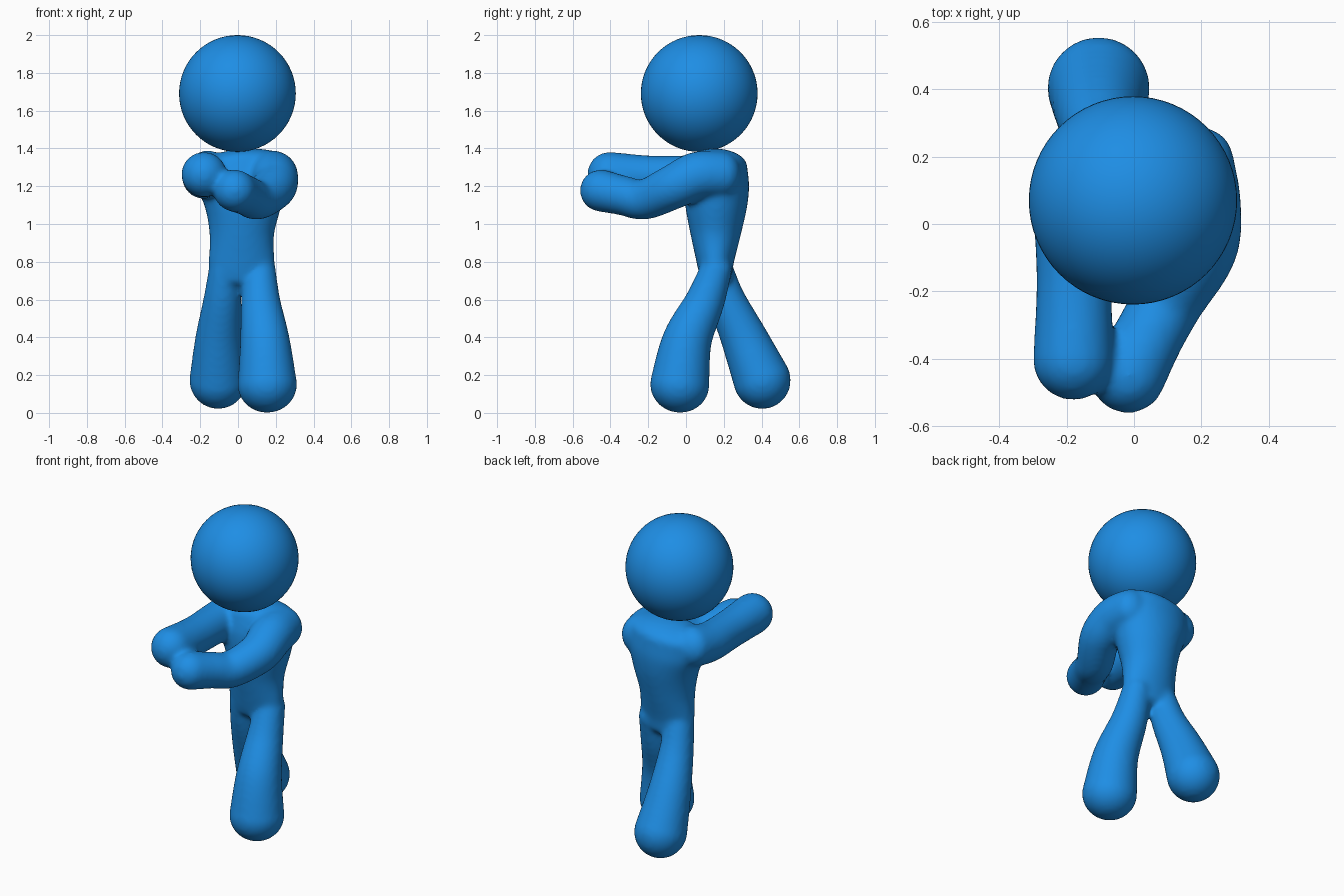
import bpy, bmesh, math
from mathutils import Vector

if "Cube" in bpy.data.objects:
    bpy.data.objects.remove(bpy.data.objects["Cube"])

blue = bpy.data.materials.new("blue")
blue.diffuse_color = (0.013, 0.27, 0.78, 1)
blue.use_nodes = True
blue.node_tree.nodes["Principled BSDF"].inputs["Base Color"].default_value = blue.diffuse_color


def spline(a, b, c, d, t):
    return [0.5 * (2 * q + (r - p) * t + (2 * p - 5 * q + 4 * r - s) * t * t
                   + (3 * q - p - 3 * r + s) * t ** 3) for p, q, r, s in zip(a, b, c, d)]


def limb(bm, pts, start_cap, end_cap, n=32, steps=8):
    """Sweep ellipses (x, y, z, rx, ry) along a smooth path with domed ends."""
    pts = [p if len(p) == 5 else (*p, p[3]) for p in pts]
    ext = [pts[0]] + pts + [pts[-1]]
    path = [spline(*ext[i:i + 4], k / steps) for i in range(len(pts) - 1) for k in range(steps)]
    path.append(list(pts[-1]))

    def dome(p, q, depth):
        d = (Vector(p[:3]) - Vector(q[:3])).normalized()
        out = []
        for k in range(1, 9):
            a = math.radians(k * 10.8)
            c = Vector(p[:3]) + d * depth * math.sin(a)
            out.append([*c, p[3] * math.cos(a), p[4] * math.cos(a)])
        return out
    path = dome(path[0], path[1], start_cap)[::-1] + path + dome(path[-1], path[-2], end_cap)
    cen = [Vector(p[:3]) for p in path]
    prev, rot, rings = Vector((0, 0, 1)), None, []
    for i, p in enumerate(path):
        t = (cen[min(i + 1, len(cen) - 1)] - cen[max(i - 1, 0)]).normalized()
        turn = prev.rotation_difference(t)
        rot = turn @ rot if rot else turn
        prev = t
        rings.append([bm.verts.new(cen[i] + rot @ Vector((p[3] * math.cos(a), p[4] * math.sin(a), 0)))
                      for a in (2 * math.pi * j / n for j in range(n))])
    for r, s in zip(rings, rings[1:]):
        for j in range(n):
            k = (j + 1) % n
            bm.faces.new((r[j], r[k], s[k], s[j]))
    bm.faces.new(rings[0][::-1])
    bm.faces.new(rings[-1])


bm = bmesh.new()
# torso, from crotch to shoulders
limb(bm, [(0.025, 0.16, 0.72, 0.175, 0.085), (0.02, 0.155, 0.80, 0.175, 0.1),
          (0.02, 0.157, 0.95, 0.172, 0.135), (0.025, 0.16, 1.10, 0.205, 0.165),
          (0.02, 0.165, 1.22, 0.24, 0.17), (0.01, 0.175, 1.32, 0.235, 0.15)], 0.05, 0.075)
# legs
limb(bm, [(0.115, 0.16, 0.76, 0.085), (0.12, 0.10, 0.59, 0.105), (0.143, 0.005, 0.38, 0.132),
          (0.155, -0.033, 0.15, 0.158)], 0.08, 0.15)
limb(bm, [(-0.07, 0.165, 0.76, 0.085), (-0.083, 0.215, 0.60, 0.1), (-0.102, 0.31, 0.39, 0.125),
          (-0.105, 0.402, 0.175, 0.153)], 0.08, 0.155)
# straight arm
limb(bm, [(-0.16, 0.17, 1.27, 0.12), (-0.18, 0.03, 1.25, 0.116), (-0.178, -0.18, 1.25, 0.112),
          (-0.18, -0.405, 1.262, 0.12)], 0.1, 0.118)
# bent arm
limb(bm, [(0.17, 0.19, 1.26, 0.125), (0.19, 0.06, 1.255, 0.128), (0.19, -0.07, 1.195, 0.118),
          (0.105, -0.22, 1.13, 0.107), (0.045, -0.33, 1.15, 0.105),
          (-0.018, -0.45, 1.177, 0.112)], 0.1, 0.112)
bmesh.ops.recalc_face_normals(bm, faces=bm.faces)
me = bpy.data.meshes.new("body")
bm.to_mesh(me)
bm.free()
body = bpy.data.objects.new("body", me)
bpy.context.collection.objects.link(body)
me.materials.append(blue)

# blend the limbs into one soft skin
mod = body.modifiers.new("fuse", 'REMESH')
mod.mode = 'VOXEL'
mod.voxel_size = 0.014
mod.use_smooth_shade = True
sm = body.modifiers.new("soften", 'SMOOTH')
sm.factor = 0.5
sm.iterations = 12

# head
bpy.ops.mesh.primitive_uv_sphere_add(segments=64, ring_count=32, radius=0.309, location=(-0.003, 0.07, 1.691))
head = bpy.context.object
head.name = "head"
head.data.materials.append(blue)
bpy.ops.object.shade_smooth()
